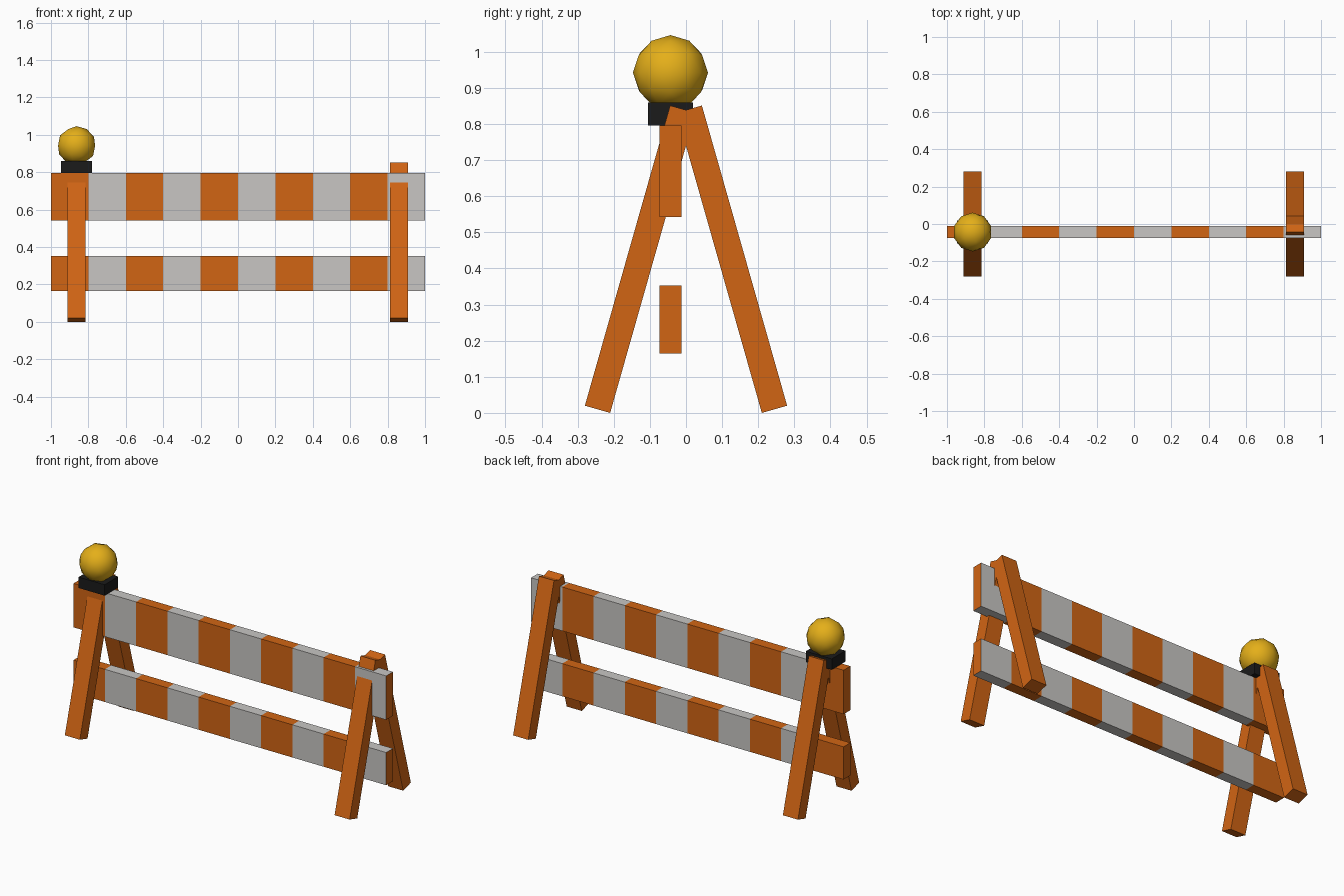
import bpy, bmesh
from mathutils import Vector

if "Cube" in bpy.data.objects:
    bpy.data.objects.remove(bpy.data.objects["Cube"])


def material(name, rgb):
    m = bpy.data.materials.new(name)
    m.diffuse_color = (*rgb, 1)
    m.use_nodes = True
    m.node_tree.nodes["Principled BSDF"].inputs["Base Color"].default_value = m.diffuse_color
    return m


ORANGE = material("orange paint", (0.64, 0.13, 0.007))
WHITE = material("off white paint", (0.58, 0.565, 0.55))
BLACK = material("black plastic", (0.011, 0.011, 0.011))
AMBER = material("amber lens", (0.78, 0.43, 0.01))


def finish(name, bm, *mats):
    bmesh.ops.recalc_face_normals(bm, faces=bm.faces)
    me = bpy.data.meshes.new(name)
    bm.to_mesh(me)
    bm.free()
    for m in mats:
        me.materials.append(m)
    ob = bpy.data.objects.new(name, me)
    bpy.context.collection.objects.link(ob)
    return ob


def extrude_x(name, profile, x0, x1, *mats):
    """Extrude a (y, z) outline from x0 to x1."""
    bm = bmesh.new()
    face = bm.faces.new([bm.verts.new((x0, y, z)) for y, z in profile])
    ext = bmesh.ops.extrude_face_region(bm, geom=[face], use_keep_orig=True)
    verts = [v for v in ext["geom"] if isinstance(v, bmesh.types.BMVert)]
    bmesh.ops.translate(bm, verts=verts, vec=(x1 - x0, 0, 0))
    return finish(name, bm, *mats)


def rect(y0, y1, z0, z1):
    return [(y0, z0), (y1, z0), (y1, z1), (y0, z1)]


# Striped boards: cut every 0.2 and coloured alternately, orange end caps
for name, z0, z1 in (("upper_board", 0.542, 0.796), ("lower_board", 0.164, 0.353)):
    ob = extrude_x(name, rect(-0.074, -0.012, z0, z1), -1, 1, ORANGE, WHITE)
    bm = bmesh.new()
    bm.from_mesh(ob.data)
    for i in range(1, 10):
        bmesh.ops.bisect_plane(bm, geom=bm.verts[:] + bm.edges[:] + bm.faces[:],
                               plane_co=Vector((-1 + 0.2 * i, 0, 0)), plane_no=(1, 0, 0))
    bm.normal_update()
    for f in bm.faces:
        stripe = int((f.calc_center_median().x + 1) / 0.2)
        f.material_index = 0 if abs(f.normal.x) > 0.9 else stripe % 2
    bm.to_mesh(ob.data)
    bm.free()

# Crossed legs, one A-frame at each end
LEG = [(-0.28, 0.020), (-0.21, 0.0), (0.026, 0.831), (-0.044, 0.851)]
for side, x in (("left", -0.864), ("right", 0.862)):
    for end, s in (("front", 1), ("back", -1)):
        extrude_x(f"{side}_{end}_leg", [(s * y, z) for y, z in LEG],
                  x - 0.048, x + 0.048, ORANGE)

# Warning lamp: square base and faceted globe
extrude_x("lamp_base", rect(-0.105, 0.019, 0.796, 0.859), -0.946, -0.780, BLACK)
bm = bmesh.new()
bmesh.ops.create_icosphere(bm, subdivisions=2, radius=0.104)
bmesh.ops.translate(bm, verts=bm.verts, vec=(-0.863, -0.043, 0.942))
for f in bm.faces:
    f.smooth = True
finish("lamp_globe", bm, AMBER)
